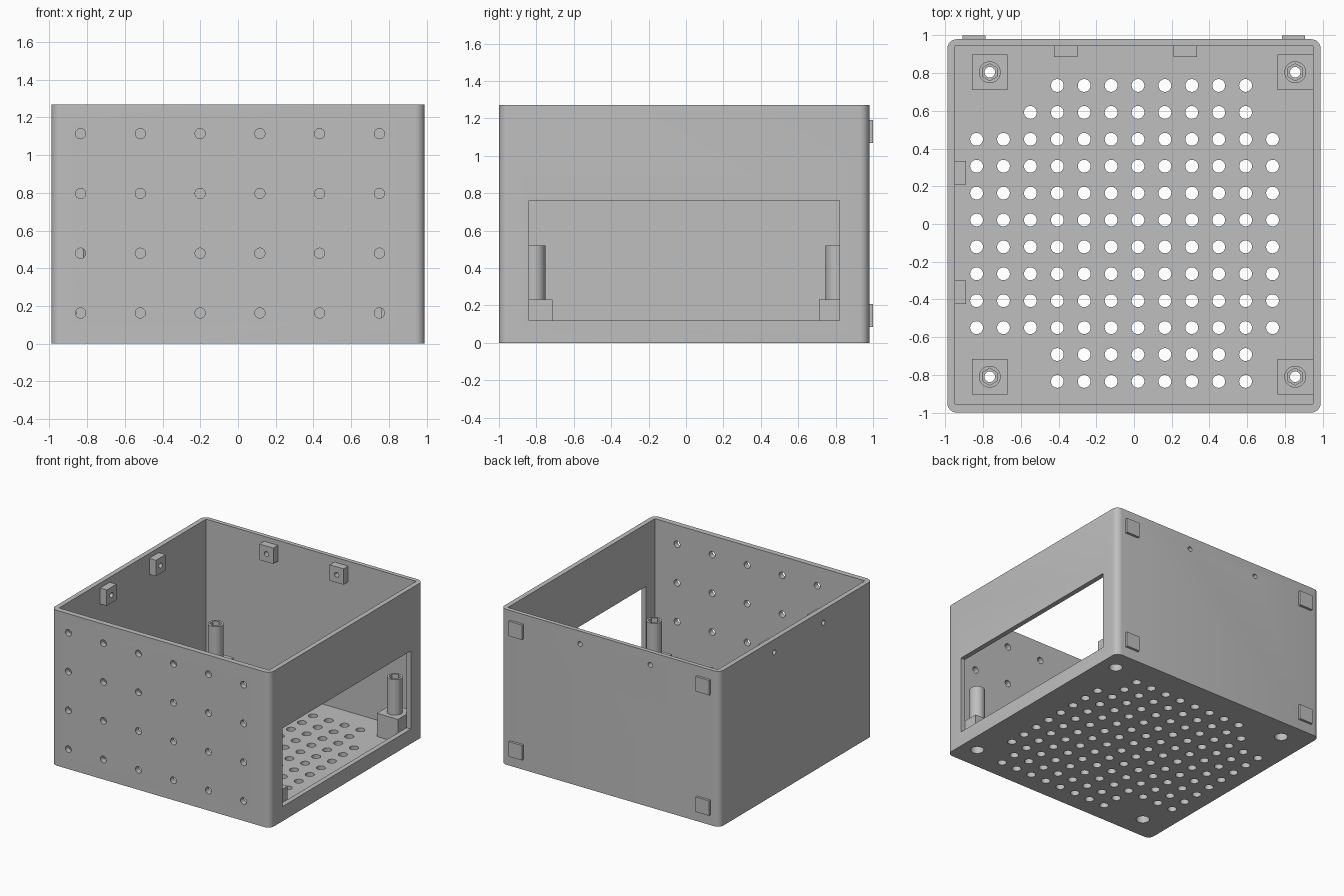
import bpy, bmesh, math
from mathutils import Matrix, Vector

if "Cube" in bpy.data.objects:
    bpy.data.objects.remove(bpy.data.objects["Cube"])

grey = bpy.data.materials.new("light grey plastic")
grey.diffuse_color = (0.52, 0.52, 0.52, 1)
grey.use_nodes = True
grey.node_tree.nodes["Principled BSDF"].inputs["Base Color"].default_value = grey.diffuse_color

WALL_IN = (-0.95, 0.95, -0.955, 0.945)   # inner faces: left, right, front, back
FLOOR, TOP = 0.04, 1.27


def add_box(bm, lo, hi):
    """Axis-aligned box between two corners."""
    lo, hi = Vector(lo), Vector(hi)
    m = Matrix.Translation((lo + hi) / 2) @ Matrix.Diagonal((*(hi - lo), 1))
    return bmesh.ops.create_cube(bm, size=1, matrix=m)["verts"]


def add_cylinder(bm, a, b, radius, sides=24):
    """Capped cylinder from point a to point b."""
    a, b = Vector(a), Vector(b)
    rot = (b - a).to_track_quat('Z', 'Y').to_matrix().to_4x4()
    bmesh.ops.create_cone(bm, cap_ends=True, segments=sides, radius1=radius,
                          radius2=radius, depth=(b - a).length,
                          matrix=Matrix.Translation((a + b) / 2) @ rot)


def make(name, bm):
    mesh = bpy.data.meshes.new(name)
    bm.to_mesh(mesh)
    bm.free()
    mesh.materials.append(grey)
    obj = bpy.data.objects.new(name, mesh)
    bpy.context.collection.objects.link(obj)
    return obj


def combine(obj, bm, operation='DIFFERENCE'):
    """Boolean a temporary tool mesh into obj, then discard the tool."""
    tool = make("tool", bm)
    tool.hide_render = True
    mod = obj.modifiers.new("cut", 'BOOLEAN')
    mod.operation, mod.solver, mod.object = operation, 'EXACT', tool
    bpy.context.view_layer.objects.active = obj
    bpy.ops.object.modifier_apply(modifier=mod.name)
    bpy.data.objects.remove(tool)


def smooth(obj):
    bpy.ops.object.select_all(action='DESELECT')
    obj.select_set(True)
    bpy.context.view_layer.objects.active = obj
    bpy.ops.object.shade_smooth_by_angle(angle=math.radians(30))


# Case: open box with rounded vertical corners
bm = bmesh.new()
add_box(bm, (-0.99, -1, 0), (0.99, 0.98, TOP))
upright = [e for e in bm.edges if abs(e.verts[0].co.z - e.verts[1].co.z) > 0.5]
bmesh.ops.bevel(bm, geom=upright, offset=0.05, segments=6, profile=0.5, affect='EDGES')
case = make("case", bm)

# Case cavity
bm = bmesh.new()
add_box(bm, (WALL_IN[0], WALL_IN[2], FLOOR), (WALL_IN[1], WALL_IN[3], 1.5))
combine(case, bm)

# Right side window
bm = bmesh.new()
add_box(bm, (0.92, -0.84, 0.12), (1.1, 0.82, 0.76))
combine(case, bm)

TAB_POS = (-0.3625, 0.2725)
TAB_Z = 1.165
POSTS = [(x, y) for x in (-0.765, 0.855) for y in (-0.81, 0.805)]

# Ventilation and screw holes
bm = bmesh.new()
STEP = 0.1427
for row in range(12):
    y = -0.835 + row * STEP
    if row < 2 or row == 11:
        columns = range(3, 11)
    elif row == 10:
        columns = range(2, 11)
    else:
        columns = range(12)
    for col in columns:
        x = -0.835 + col * STEP
        add_cylinder(bm, (x, y, -0.1), (x, y, 0.1), 0.034)
for i in range(6):
    for j in range(4):
        x, z = -0.835 + i * 0.317, 0.163 + j * 0.317
        add_cylinder(bm, (x, -1.1, z), (x, -0.9, z), 0.027)
for p in TAB_POS:
    add_cylinder(bm, (p, 0.92, TAB_Z), (p, 1.1, TAB_Z), 0.02)
    add_cylinder(bm, (-1.1, p, TAB_Z), (-0.92, p, TAB_Z), 0.02)
for x, y in POSTS:
    add_cylinder(bm, (x, y, -0.1), (x, y, 0.1), 0.05)
combine(case, bm)
smooth(case)

# Standoffs: square base, round post, hexagonal nut pocket and screw bore
for n, (x, y) in enumerate(POSTS, 1):
    bm = bmesh.new()
    add_box(bm, (x - 0.095, y - 0.095, FLOOR), (x + 0.095, y + 0.095, 0.23))
    post = make(f"standoff_{n}", bm)
    bm = bmesh.new()
    add_cylinder(bm, (x, y, 0.15), (x, y, 0.52), 0.058, 32)
    combine(post, bm, 'UNION')
    for z0, z1, radius, sides in ((-0.1, 0.12, 0.05, 24),
                                  (-0.1, 0.7, 0.028, 24),
                                  (0.42, 0.7, 0.045, 6)):
        bm = bmesh.new()
        add_cylinder(bm, (x, y, z0), (x, y, z1), radius, sides)
        combine(post, bm)
    smooth(post)

# Lid screw tabs on the back and left walls
for n, p in enumerate(TAB_POS, 1):
    z0, z1 = TAB_Z - 0.065, TAB_Z + 0.065
    bm = bmesh.new()
    add_box(bm, (p - 0.0625, 0.885, z0), (p + 0.0625, WALL_IN[3], z1))
    tab = make(f"back_tab_{n}", bm)
    bm = bmesh.new()
    add_cylinder(bm, (p, 0.8, TAB_Z), (p, 1.1, TAB_Z), 0.02)
    combine(tab, bm)
    smooth(tab)

    bm = bmesh.new()
    add_box(bm, (WALL_IN[0], p - 0.0625, z0), (-0.89, p + 0.0625, z1))
    tab = make(f"left_tab_{n}", bm)
    bm = bmesh.new()
    add_cylinder(bm, (-1.1, p, TAB_Z), (-0.8, p, TAB_Z), 0.02)
    combine(tab, bm)
    smooth(tab)

# Square pads on the back
for side, x in (("left", -0.848), ("right", 0.845)):
    for level, z in (("lower", 0.145), ("upper", 1.13)):
        bm = bmesh.new()
        add_box(bm, (x - 0.061, 0.98, z - 0.061), (x + 0.061, 1.0, z + 0.061))
        make(f"{side}_{level}_pad", bm)
